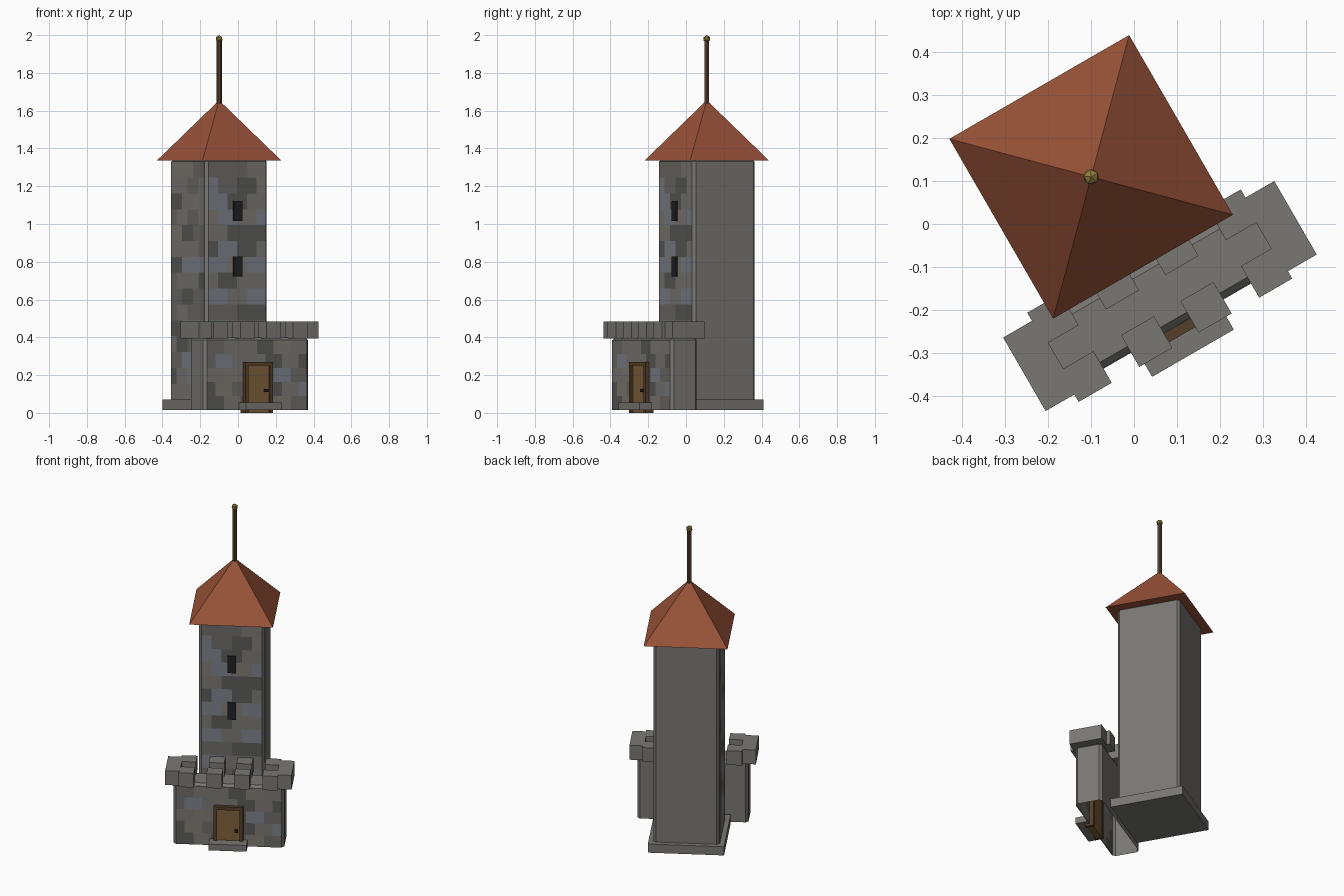
import bpy, bmesh, math, random
from mathutils import Matrix, Vector

if "Cube" in bpy.data.objects:
    bpy.data.objects.remove(bpy.data.objects["Cube"])

random.seed(4)
# The building is turned 30 degrees; parts are laid out in its own frame (front faces -y)
PLACE = Matrix.Translation((-0.10, 0.11, 0)) @ Matrix.Rotation(math.radians(30), 4, 'Z')


def material(name, r, g, b):
    m = bpy.data.materials.new(name)
    m.diffuse_color = (r, g, b, 1)
    m.use_nodes = True
    m.node_tree.nodes["Principled BSDF"].inputs["Base Color"].default_value = m.diffuse_color
    return m


STONE = material("stone", 0.19, 0.185, 0.17)
TILES = [STONE,
         material("stone_dark", 0.10, 0.10, 0.095),
         material("stone_mid", 0.15, 0.145, 0.135),
         material("stone_warm", 0.21, 0.195, 0.17),
         material("stone_blue", 0.20, 0.215, 0.245)]
ROOF = material("roof_red", 0.32, 0.085, 0.04)
WOOD = material("wood", 0.20, 0.115, 0.045)
FRAME = material("dark_wood", 0.09, 0.05, 0.022)
BLACK = material("dark", 0.015, 0.015, 0.017)
GOLD = material("gold", 0.30, 0.22, 0.05)


def finish(name, bm, *mats):
    me = bpy.data.meshes.new(name)
    bm.to_mesh(me)
    bm.free()
    for m in mats:
        me.materials.append(m)
    ob = bpy.data.objects.new(name, me)
    ob.matrix_world = PLACE
    bpy.context.collection.objects.link(ob)
    return ob


def add_box(bm, x, y, z, slot=0):
    c = Vector([(a + b) / 2 for a, b in (x, y, z)])
    s = [b - a for a, b in (x, y, z)]
    r = bmesh.ops.create_cube(bm, size=1, matrix=Matrix.Translation(c) @ Matrix.Diagonal((*s, 1)))
    for f in {f for v in r["verts"] for f in v.link_faces}:
        f.material_index = slot


def box(name, x, y, z, mat=STONE, bevel=0, open_bottom=False):
    bm = bmesh.new()
    add_box(bm, x, y, z)
    if bevel:
        edges = [e for e in bm.edges if max(v.co.z for v in e.verts) > z[0] + 1e-4]
        bmesh.ops.bevel(bm, geom=edges, offset=bevel, segments=1, affect='EDGES')
    if open_bottom:
        low = [f for f in bm.faces if f.calc_center_median().z < z[0] + 1e-4]
        bmesh.ops.delete(bm, geom=low, context='FACES')
    return finish(name, bm, mat)


def stonework(name, half, z0, z1, rows, cols, to_wall):
    """Staggered thin stones covering a wall facing -y, then moved by to_wall."""
    bm = bmesh.new()
    w, h = 2 * half / cols, (z1 - z0) / rows
    for r in range(rows):
        for c in range(cols + r % 2):
            a = -half + (c - 0.5 * (r % 2)) * w
            x = (max(a, -half), min(a + w, half))
            add_box(bm, x, (-0.002, 0.002), (z0 + r * h, z0 + (r + 1) * h),
                    random.choice((0, 0, 1, 2, 2, 3, 4)))
    bmesh.ops.transform(bm, matrix=to_wall, verts=bm.verts)
    return finish(name, bm, *TILES)


# Tower with plinth
box("tower", (-.19, .19), (-.19, .19), (.015, 1.345), bevel=.015)
box("plinth", (-.22, .22), (-.22, .22), (.015, .07))
stonework("tower_front_stones", .175, .07, 1.33, 15, 3, Matrix.Translation((0, -.19, 0)))
stonework("tower_left_stones", .175, .07, 1.33, 15, 3,
          Matrix.Rotation(math.radians(-90), 4, 'Z') @ Matrix.Translation((0, -.19, 0)))

# Window slits
for i, z in enumerate((.775, 1.07)):
    box(f"window_{i + 1}", (-.025, .025), (-.202, -.17), (z - .053, z + .053), BLACK)

# Pyramid roof
bm = bmesh.new()
bmesh.ops.create_cone(bm, cap_ends=True, segments=4, radius1=.242 * math.sqrt(2), radius2=0, depth=.32,
                      matrix=Matrix.Translation((0, 0, 1.495)) @ Matrix.Rotation(math.pi / 4, 4, 'Z'))
finish("roof", bm, ROOF)

# Flagpole and ball
bm = bmesh.new()
bmesh.ops.create_cone(bm, cap_ends=True, segments=6, radius1=.014, radius2=.014, depth=.34,
                      matrix=Matrix.Translation((0, 0, 1.80)))
finish("flagpole", bm, FRAME)
bm = bmesh.new()
bmesh.ops.create_icosphere(bm, subdivisions=1, radius=.02, matrix=Matrix.Translation((0, 0, 1.98)))
finish("pole_ball", bm, GOLD)

# Gatehouse: hollow block, open underneath
box("gatehouse", (-.32, .32), (-.40, -.24), (.015, .40), bevel=.015, open_bottom=True)
stonework("gatehouse_stones", .305, .015, .385, 5, 6, Matrix.Translation((0, -.40, 0)))

# Battlements: front and back rows plus one wide block on each end
bm = bmesh.new()
for y in ((-.44, -.355), (-.285, -.20)):
    for cx in (-.243, -.08, .08, .243):
        add_box(bm, (cx - .0445, cx + .0445), y, (.394, .484))
for s in (-1, 1):
    add_box(bm, sorted((s * .28, s * .365)), (-.42, -.222), (.394, .485))
finish("battlements", bm, STONE)

# Door, frame, handle and step
for name, x in (("left", (-.085, -.065)), ("right", (.065, .085))):
    box(f"door_post_{name}", x, (-.425, -.375), (0, .27), FRAME)
box("door_lintel", (-.065, .065), (-.425, -.375), (.25, .27), FRAME)
box("door", (-.065, .065), (-.415, -.38), (0, .25), WOOD)
box("door_handle", (.035, .055), (-.427, -.414), (.11, .127), BLACK)
box("door_step", (-.11, .11), (-.475, -.40), (.015, .055))
